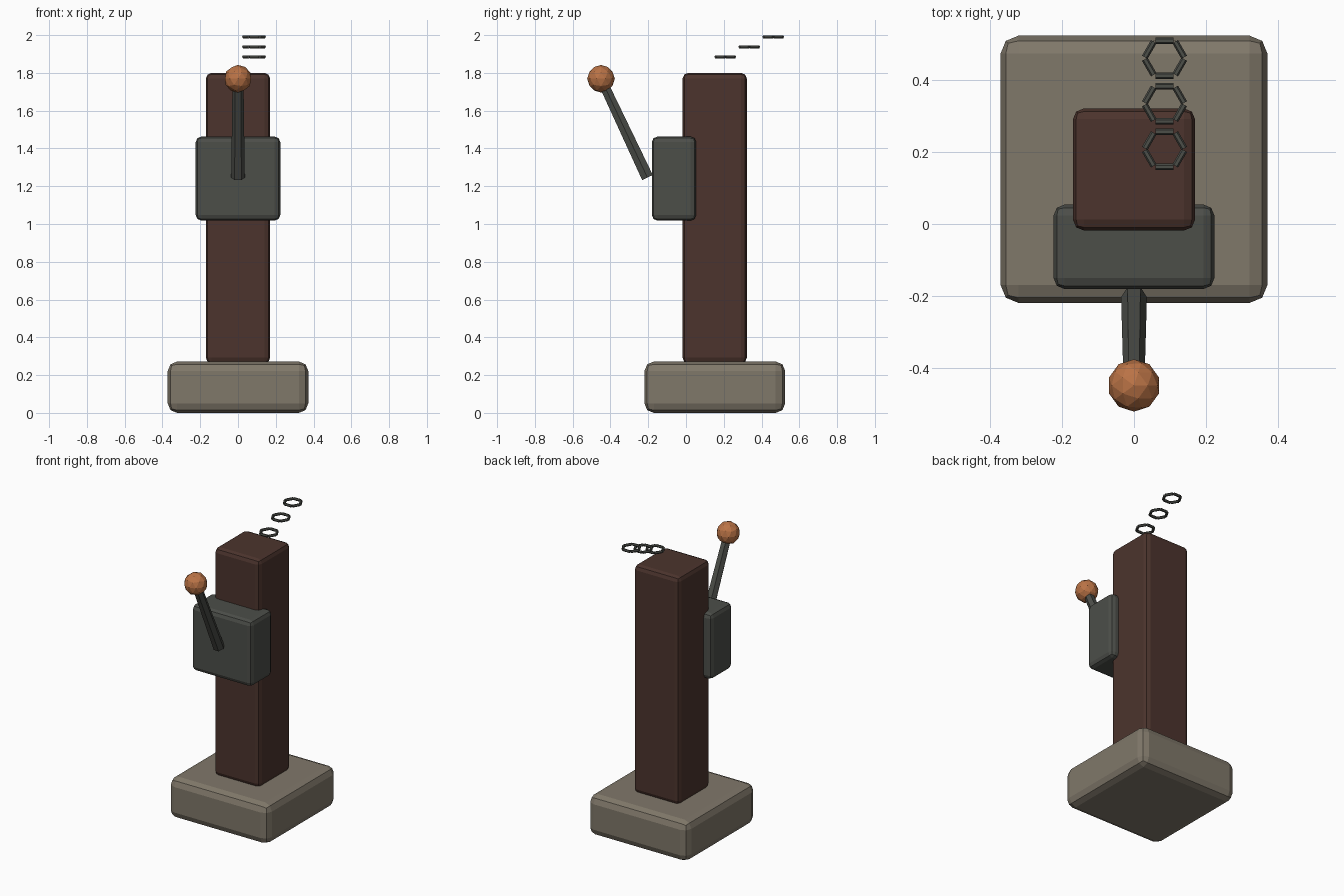
import bpy, math
from mathutils import Vector

if "Cube" in bpy.data.objects:
    bpy.data.objects.remove(bpy.data.objects["Cube"])


def mat(name, r, g, b):
    # sRGB 0-255 to linear diffuse colour
    lin = [((c / 255 + 0.055) / 1.055) ** 2.4 for c in (r, g, b)]
    m = bpy.data.materials.new(name)
    m.diffuse_color = (*lin, 1)
    m.use_nodes = True
    m.node_tree.nodes["Principled BSDF"].inputs["Base Color"].default_value = m.diffuse_color
    return m


STONE = mat("stone", 128, 120, 106)
WOOD = mat("dark_wood", 76, 52, 45)
IRON = mat("dark_iron", 76, 78, 73)
COPPER = mat("copper", 186, 115, 70)


def finish(ob, name, m):
    ob.name = name
    ob.data.name = name
    ob.data.materials.clear()
    ob.data.materials.append(m)
    return ob


def block(name, lo, hi, bevel, m):
    lo, hi = Vector(lo), Vector(hi)
    bpy.ops.mesh.primitive_cube_add(size=1, location=(lo + hi) / 2)
    ob = bpy.context.object
    ob.scale = hi - lo
    bpy.ops.object.transform_apply(location=False, rotation=False, scale=True)
    mod = ob.modifiers.new("rounded_edges", 'BEVEL')
    mod.width = bevel
    mod.segments = 2
    return finish(ob, name, m)


def rod(name, a, b, r1, r2, m):
    # six-sided tapered bar from a to b
    a, b = Vector(a), Vector(b)
    bpy.ops.mesh.primitive_cone_add(vertices=6, radius1=r1, radius2=r2,
                                    depth=(b - a).length, location=(a + b) / 2)
    ob = bpy.context.object
    ob.rotation_euler = (b - a).to_track_quat('Z', 'X').to_euler()
    return finish(ob, name, m)


# Stone foot, wooden post and iron switch box
block("base", (-0.372, -0.22, 0), (0.372, 0.525, 0.272), 0.05, STONE)
block("post", (-0.17, -0.018, 0.262), (0.17, 0.322, 1.80), 0.03, WOOD)
block("switch_box", (-0.224, -0.181, 1.018), (0.224, 0.054, 1.463), 0.03, IRON)

# Lever with a faceted knob
knob_at = Vector((0, -0.45, 1.769))
rod("lever", (0, -0.204, 1.246), knob_at, 0.036, 0.029, IRON)
bpy.ops.mesh.primitive_ico_sphere_add(subdivisions=2, radius=0.073, location=knob_at)
finish(bpy.context.object, "lever_knob", COPPER)

# Three floating chain links, each made of six short bars
for i in range(3):
    c = Vector((0.085, 0.208 + 0.127 * i, 1.885 + 0.053 * i))
    for k in range(6):
        t = math.radians(30 + 60 * k)
        mid = c + 0.049 * Vector((math.cos(t), math.sin(t), 0))
        half = 0.025 * Vector((-math.sin(t), math.cos(t), 0))
        rod(f"chain_link_{i + 1}_bar_{k + 1}", mid - half, mid + half, 0.009, 0.009, IRON)
